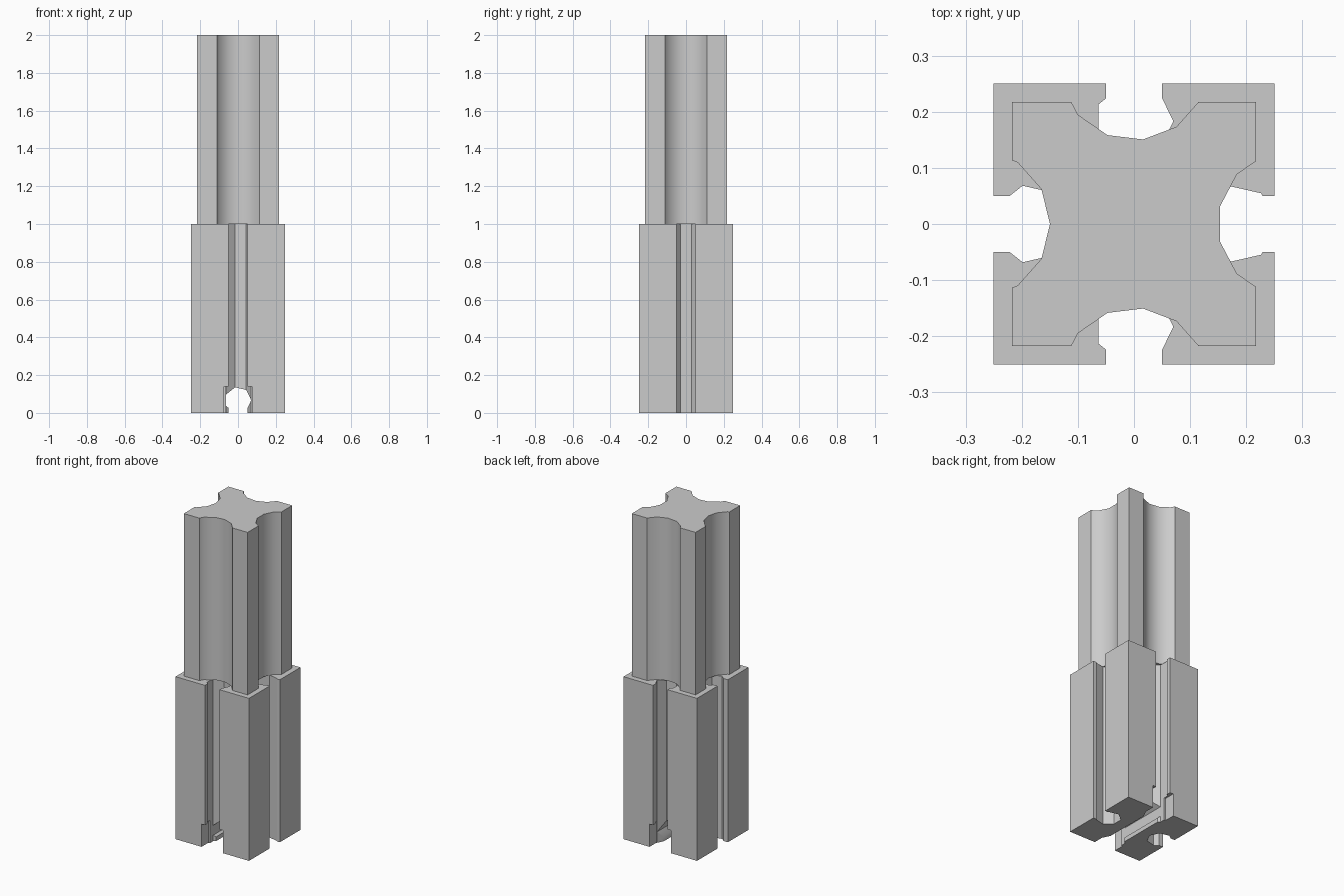
import bpy
import bmesh
from math import cos, sin, tau, radians
from mathutils import Vector

cube = bpy.data.objects.get("Cube")
if cube:
    bpy.data.objects.remove(cube, do_unlink=True)

grey = bpy.data.materials.new("plain_grey")
grey.use_nodes = True
colour = (0.6, 0.6, 0.6, 1)
grey.diffuse_color = colour
grey.node_tree.nodes["Principled BSDF"].inputs["Base Color"].default_value = colour


def prism(name, points, low, high, along_y=False):
    """Extrude a flat outline up z, or along y when the outline lies in x and z."""
    bm = bmesh.new()
    base = [bm.verts.new((a, low, b) if along_y else (a, b, low)) for a, b in points]
    face = bm.faces.new(base)
    grown = bmesh.ops.extrude_face_region(bm, geom=[face])
    top = [v for v in grown["geom"] if isinstance(v, bmesh.types.BMVert)]
    rise = (0, high - low, 0) if along_y else (0, 0, high - low)
    bmesh.ops.translate(bm, verts=top, vec=Vector(rise))
    bmesh.ops.recalc_face_normals(bm, faces=bm.faces)
    mesh = bpy.data.meshes.new(name)
    bm.to_mesh(mesh)
    bm.free()
    mesh.materials.append(grey)
    obj = bpy.data.objects.new(name, mesh)
    bpy.context.collection.objects.link(obj)
    return obj


def ring(sides, radius, cx, cy):
    return [(cx + radius * cos(tau * i / sides), cy + radius * sin(tau * i / sides))
            for i in range(sides)]


def rect(x0, x1, y0, y1):
    return [(x0, y0), (x1, y0), (x1, y1), (x0, y1)]


def cut(body, cutter):
    cutter.hide_render = True
    mod = body.modifiers.new("cut", "BOOLEAN")
    mod.operation = "DIFFERENCE"
    mod.solver = "EXACT"
    mod.object = cutter
    bpy.context.view_layer.objects.active = body
    bpy.ops.object.modifier_apply(modifier=mod.name)
    bpy.data.objects.remove(cutter, do_unlink=True)


HALF, GROOVE, BORE, SLOT = 0.25, 0.183, 0.07, 0.05
SIDES = [(1, 0), (-1, 0), (0, 1), (0, -1)]

# Lower block and narrower upper post
lower_block = prism("lower_block", rect(-HALF, HALF, -HALF, HALF), 0, 1)
upper_post = prism("upper_post", rect(-0.217, 0.217, -0.217, 0.217), 1, 2)

for dx, dy in SIDES:
    # Keyhole groove down each side of the block
    cut(lower_block, prism("groove_bore", ring(7, BORE, dx * GROOVE, dy * GROOVE), -0.1, 1.1))
    near, far = GROOVE, 0.3
    if dx:
        slot = rect(min(dx * near, dx * far), max(dx * near, dx * far), -SLOT, SLOT)
    else:
        slot = rect(-SLOT, SLOT, min(dy * near, dy * far), max(dy * near, dy * far))
    cut(lower_block, prism("groove_slot", slot, -0.1, 1.1))
    # Round scoop down each side of the post
    cut(upper_post, prism("scoop", ring(13, 0.1333, dx * 0.283, dy * 0.283), 0.9, 2.1))

# Keyhole tunnel under the block, running front to back
cut(lower_block, prism("tunnel_bore", ring(7, BORE, 0, HALF - GROOVE), -0.4, 0.4, True))
cut(lower_block, prism("tunnel_slot", rect(-SLOT, SLOT, -0.1, HALF - GROOVE), -0.4, 0.4, True))

# Square pockets where the tunnel meets the front and back
for s in (-1, 1):
    y0, y1 = sorted((s * GROOVE, s * 0.3))
    cut(lower_block, prism("pocket", rect(-0.073, 0.073, -0.1, 0.14), y0, y1, True))

# Smooth scoops with sharp corners
for obj in (lower_block, upper_post):
    bpy.ops.object.select_all(action="DESELECT")
    obj.select_set(True)
    bpy.context.view_layer.objects.active = obj
    bpy.ops.object.shade_smooth_by_angle(angle=radians(30))
